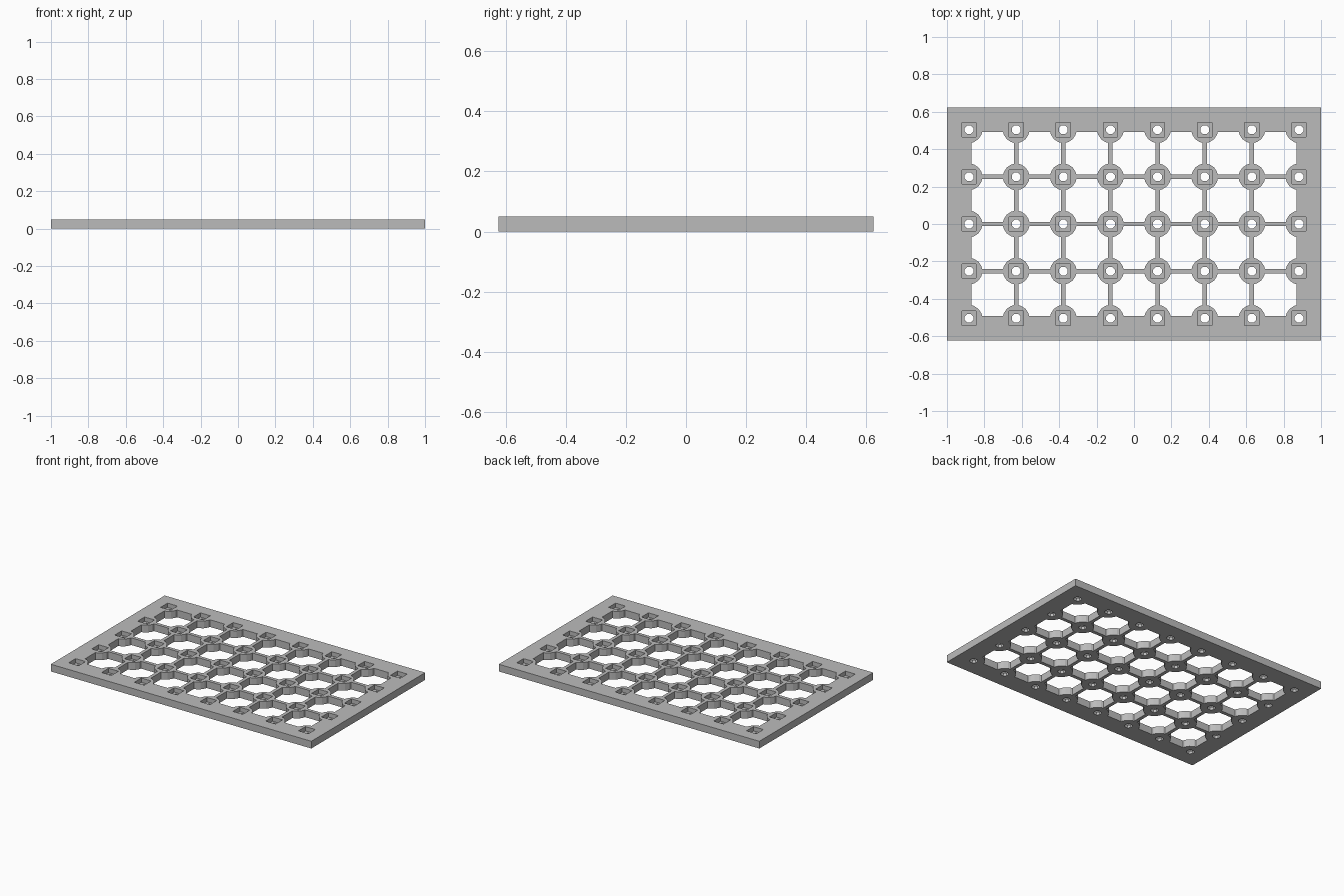
import bpy
import bmesh
from math import sin, cos, asin, pi, radians

old = bpy.data.objects.get("Cube")
if old:
    bpy.data.objects.remove(old, do_unlink=True)

COLS, ROWS, PITCH = 8, 5, 0.252
HALF_X, HALF_Y, HEIGHT = 1.0, 0.624, 0.05
BAR_HALF, BOSS_RADIUS = 0.012, 0.071
POCKET_HALF, HOLE_RADIUS, POCKET_FLOOR = 0.038, 0.025, 0.02

grey = bpy.data.materials.new("plain grey")
grey.use_nodes = True
grey.diffuse_color = (0.5, 0.5, 0.5, 1)
grey.node_tree.nodes["Principled BSDF"].inputs["Base Color"].default_value = (0.5, 0.5, 0.5, 1)


def rectangle(hx, hy):
    return [(-hx, -hy), (hx, -hy), (hx, hy), (-hx, hy)]


def polygon(radius, sides):
    return [(radius * cos(2 * pi * i / sides + pi / sides),
             radius * sin(2 * pi * i / sides + pi / sides)) for i in range(sides)]


def grid(cols, rows):
    return [((i - (cols - 1) / 2) * PITCH, (j - (rows - 1) / 2) * PITCH)
            for i in range(cols) for j in range(rows)]


def prisms(name, outline, centres, z0, z1):
    """Extrude a counter-clockwise outline at every centre."""
    bm = bmesh.new()
    n = len(outline)
    for cx, cy in centres:
        low = [bm.verts.new((cx + x, cy + y, z0)) for x, y in outline]
        top = [bm.verts.new((cx + x, cy + y, z1)) for x, y in outline]
        bm.faces.new(low[::-1])
        bm.faces.new(top)
        for i in range(n):
            k = (i + 1) % n
            bm.faces.new((low[i], low[k], top[k], top[i]))
    mesh = bpy.data.meshes.new(name)
    bm.to_mesh(mesh)
    bm.free()
    mesh.materials.append(grey)
    obj = bpy.data.objects.new(name, mesh)
    bpy.context.collection.objects.link(obj)
    return obj


def cut(target, cutter):
    cutter.hide_render = True
    mod = target.modifiers.new("cut", 'BOOLEAN')
    mod.operation, mod.solver, mod.object = 'DIFFERENCE', 'EXACT', cutter
    bpy.context.view_layer.objects.active = target
    bpy.ops.object.modifier_apply(modifier=mod.name)
    bpy.data.objects.remove(cutter, do_unlink=True)


# Window outline: a square whose corners are bitten by the round bosses
start = asin(BAR_HALF / BOSS_RADIUS)
angles = [start, radians(22.5), radians(45), radians(67.5), pi / 2 - start]
window = []
for quarter in range(4):
    turn = quarter * pi / 2
    for a in angles:
        x = PITCH / 2 - BOSS_RADIUS * sin(pi / 2 - a)
        y = PITCH / 2 - BOSS_RADIUS * sin(a)
        # walk each corner counter-clockwise
        x, y = y, x
        window.append((x * cos(turn) - y * sin(turn), x * sin(turn) + y * cos(turn)))
window = [p for q in range(4) for p in sorted(
    window[q * 5:q * 5 + 5], key=lambda p, q=q: p[0] * sin(q * pi / 2) - p[1] * cos(q * pi / 2),
    reverse=True)]

# Plate with windows, square pockets on top and small through holes
plate = prisms("perforated_plate", rectangle(HALF_X, HALF_Y), [(0, 0)], 0, HEIGHT)
cut(plate, prisms("window_cutter", window, grid(COLS - 1, ROWS - 1), -0.1, 0.2))
cut(plate, prisms("pocket_cutter", rectangle(POCKET_HALF, POCKET_HALF),
                  grid(COLS, ROWS), POCKET_FLOOR, 0.2))
cut(plate, prisms("hole_cutter", polygon(HOLE_RADIUS, 8), grid(COLS, ROWS), -0.1, 0.2))
